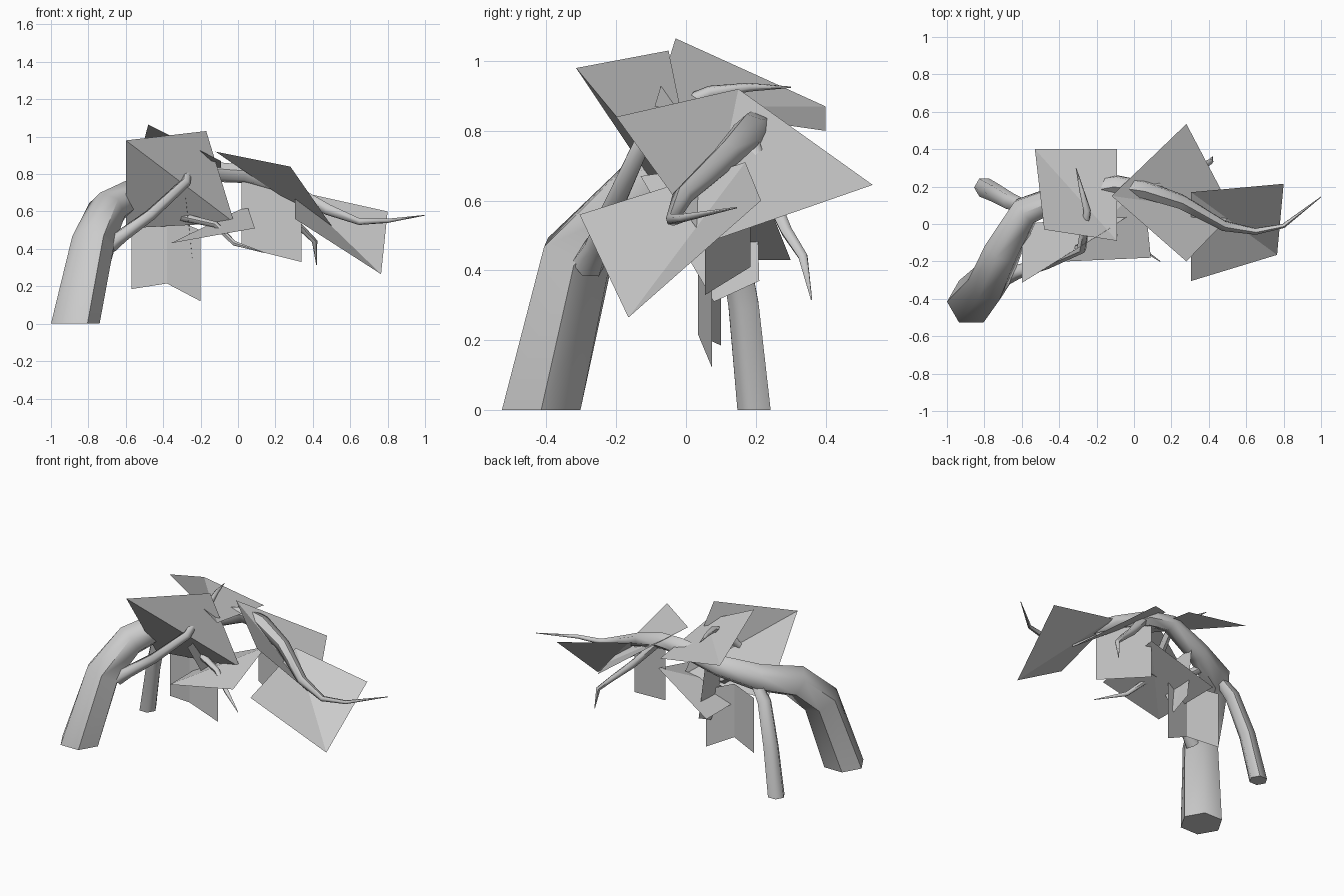
import bpy, bmesh, math
from mathutils import Vector


def finish(bm, name, smooth):
    bmesh.ops.recalc_face_normals(bm, faces=bm.faces)
    me = bpy.data.meshes.new(name)
    bm.to_mesh(me)
    bm.free()
    ob = bpy.data.objects.new(name, me)
    bpy.context.collection.objects.link(ob)
    if smooth:
        bpy.ops.object.select_all(action='DESELECT')
        bpy.context.view_layer.objects.active = ob
        ob.select_set(True)
        bpy.ops.object.shade_smooth_by_angle(angle=math.radians(60))
    return ob


def limb(name, path, sides=6, grounded=False):
    """Tapered tube through (x, y, z, radius) points, capped at both ends."""
    bm = bmesh.new()
    pts = [Vector(p[:3]) for p in path]
    side, rings = Vector((1, 0, 0)), []
    for i, p in enumerate(pts):
        t = (pts[min(i + 1, len(pts) - 1)] - pts[max(i - 1, 0)]).normalized()
        if grounded and i == 0:
            t = Vector((0, 0, 1))
        u = side - t * side.dot(t)
        if u.length < 0.05:
            u = t.orthogonal()
        u.normalize()
        side, v = u, t.cross(u)
        r = path[i][3]
        rings.append([bm.verts.new(p + r * (u * math.cos(a) + v * math.sin(a)))
                      for a in (2 * math.pi * k / sides for k in range(sides))])
    for a, b in zip(rings, rings[1:]):
        for k in range(sides):
            n = (k + 1) % sides
            bm.faces.new((a[k], a[n], b[n], b[k]))
    bm.faces.new(rings[0])
    bm.faces.new(rings[-1])
    return finish(bm, name, True)


def card(name, a, b, c, d):
    """Leaf card: four corners folded along the diagonal a-c."""
    bm = bmesh.new()
    va, vb, vc, vd = (bm.verts.new(p) for p in (a, b, c, d))
    bm.faces.new((va, vb, vc))
    bm.faces.new((va, vc, vd))
    return finish(bm, name, False)


# Main trunk arching over and tapering to the tip
limb("main_trunk", [
    (-0.87, -0.415, 0, 0.13), (-0.775, -0.31, 0.44, 0.115),
    (-0.70, -0.14, 0.61, 0.105), (-0.58, 0.07, 0.68, 0.088),
    (-0.36, 0.16, 0.73, 0.068), (-0.10, 0.21, 0.81, 0.055),
    (0.05, 0.185, 0.80, 0.05), (0.25, 0.12, 0.73, 0.042),
    (0.48, -0.01, 0.61, 0.03), (0.65, -0.04, 0.545, 0.018),
    (0.80, -0.01, 0.55, 0.012), (1.0, 0.145, 0.58, 0.002)], grounded=True)

# Prop root behind the trunk
limb("prop_root", [
    (-0.80, 0.195, 0, 0.055), (-0.74, 0.165, 0.3, 0.05),
    (-0.66, 0.12, 0.56, 0.045), (-0.56, 0.09, 0.68, 0.03)], grounded=True)

# Side branch and thin twigs
limb("side_branch", [
    (-0.69, -0.28, 0.42, 0.05), (-0.62, -0.255, 0.47, 0.038),
    (-0.47, -0.21, 0.58, 0.033), (-0.28, -0.13, 0.755, 0.028),
    (-0.26, 0.0, 0.88, 0.023), (-0.25, 0.07, 0.91, 0.02),
    (-0.28, 0.18, 0.925, 0.013), (-0.31, 0.30, 0.925, 0.002)])
limb("front_twig", [
    (-0.45, 0.10, 0.69, 0.03), (-0.30, 0.02, 0.57, 0.025),
    (-0.12, -0.05, 0.53, 0.018), (-0.02, -0.09, 0.43, 0.014),
    (0.14, -0.20, 0.38, 0.002)])
limb("back_twig", [
    (0.08, 0.18, 0.78, 0.03), (0.22, 0.24, 0.62, 0.024),
    (0.34, 0.29, 0.51, 0.018), (0.41, 0.335, 0.44, 0.015),
    (0.42, 0.36, 0.315, 0.002)])

# Leaf cards
card("leaf_card_top", (-0.53, 0.40, 0.87), (-0.48, -0.03, 1.065),
     (-0.09, -0.09, 0.87), (-0.09, 0.40, 0.80))
card("leaf_card_front", (-0.60, -0.315, 0.98), (-0.17, -0.05, 1.03),
     (-0.02, 0.05, 0.54), (-0.60, 0.0, 0.51))
card("leaf_card_low", (-0.36, -0.20, 0.43), (0.09, -0.18, 0.51),
     (0.05, 0.22, 0.63), (-0.36, 0.30, 0.43))
card("leaf_card_back", (-0.12, 0.15, 0.92), (0.28, -0.20, 0.84),
     (0.53, 0.06, 0.48), (0.28, 0.535, 0.645))
card("leaf_card_tip", (0.765, -0.165, 0.265), (0.80, 0.215, 0.60),
     (0.305, 0.17, 0.71), (0.305, -0.305, 0.56))
card("leaf_card_hanging", (0.02, 0.185, 0.41), (0.34, 0.055, 0.33),
     (0.34, 0.055, 0.70), (0.02, 0.185, 0.76))
card("leaf_card_inner", (-0.24, 0.08, 0.31), (-0.24, 0.21, 0.37),
     (-0.28, 0.20, 0.72), (-0.28, -0.13, 0.67))
card("leaf_card_low_left", (-0.57, 0.10, 0.185), (-0.38, 0.035, 0.215),
     (-0.38, 0.035, 0.57), (-0.57, 0.10, 0.55))
card("leaf_card_low_right", (-0.38, 0.035, 0.215), (-0.20, 0.075, 0.12),
     (-0.20, 0.075, 0.50), (-0.38, 0.035, 0.57))
